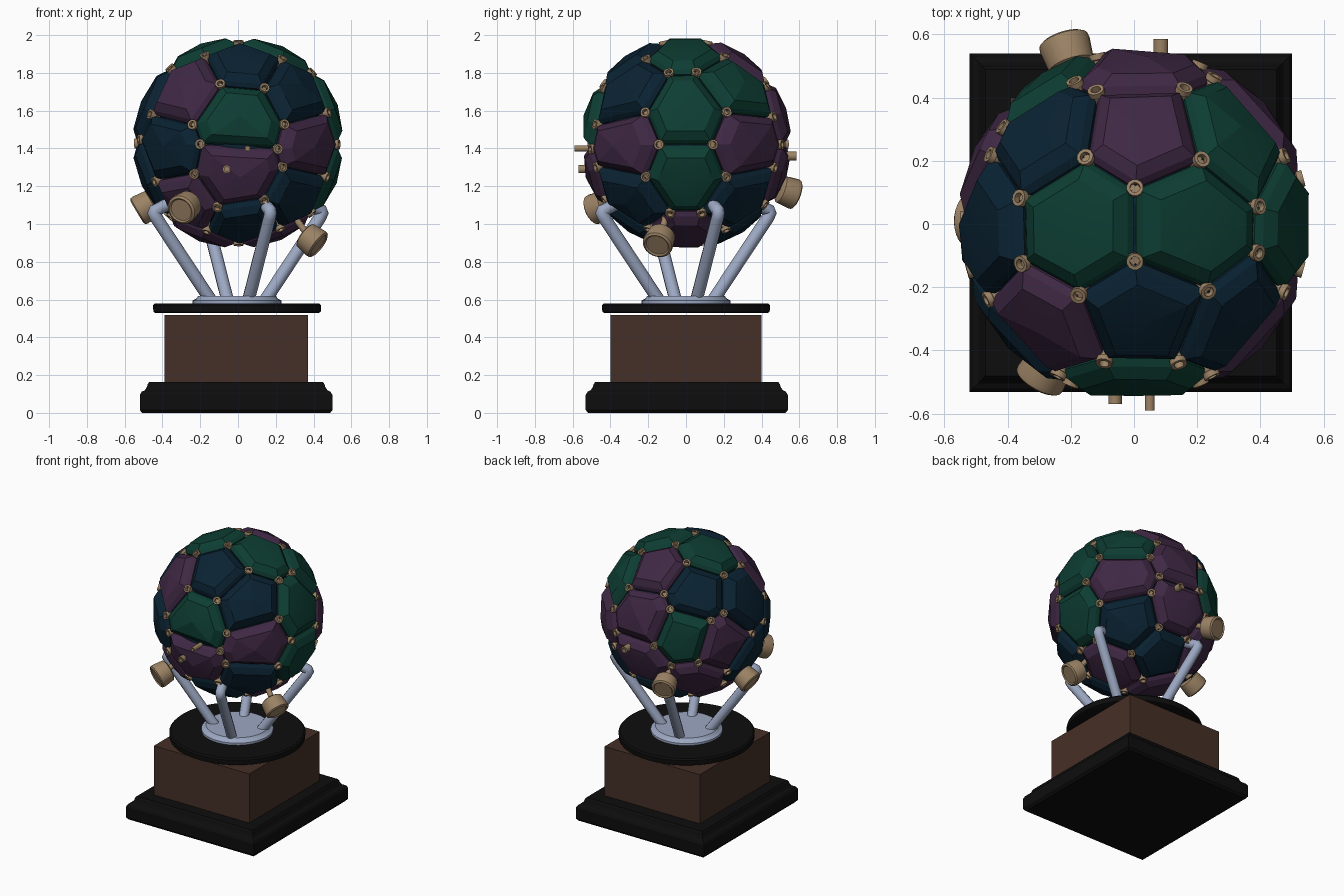
import bpy, bmesh, math
from mathutils import Vector

if "Cube" in bpy.data.objects:
    bpy.data.objects.remove(bpy.data.objects["Cube"])

C = Vector((0.003, 0.0, 1.43))   # ball centre


def mat(name, r, g, b):
    m = bpy.data.materials.new(name)
    m.diffuse_color = (r, g, b, 1)
    m.use_nodes = True
    m.node_tree.nodes["Principled BSDF"].inputs["Base Color"].default_value = m.diffuse_color
    return m


GREEN = mat("dark green", .004, .047, .033)
NAVY = mat("dark navy", .003, .016, .032)
PURPLE = mat("dark purple", .05, .021, .058)
TAN = mat("tan", .33, .225, .13)
SILVER = mat("blue silver", .33, .39, .54)
WOOD = mat("brown wood", .06, .029, .02)
BLACK = mat("black", .004, .004, .004)


def finish(bm, name, material, smooth=None):
    bmesh.ops.recalc_face_normals(bm, faces=bm.faces)
    me = bpy.data.meshes.new(name)
    bm.to_mesh(me)
    bm.free()
    ob = bpy.data.objects.new(name, me)
    bpy.context.collection.objects.link(ob)
    me.materials.append(material)
    if smooth:
        bpy.ops.object.select_all(action='DESELECT')
        ob.select_set(True)
        bpy.context.view_layer.objects.active = ob
        bpy.ops.object.shade_smooth_by_angle(angle=math.radians(smooth))
    return ob


def loft(bm, rings, caps=True):
    """Bridge rings of points; optionally cap the two ends."""
    vs = [[bm.verts.new(p) for p in ring] for ring in rings]
    n = len(vs[0])
    for a, b in zip(vs, vs[1:]):
        for i in range(n):
            bm.faces.new((a[i], a[(i + 1) % n], b[(i + 1) % n], b[i]))
    if caps:
        bm.faces.new(vs[0])
        bm.faces.new(vs[-1])
    return vs


def lathe(bm, profile, origin, axis, n=16):
    """Turn (radius, distance) points around an axis."""
    axis = Vector(axis).normalized()
    u = axis.orthogonal().normalized()
    w = axis.cross(u)
    ang = [2 * math.pi * i / n for i in range(n)]
    loft(bm, [[Vector(origin) + axis * t + (u * math.cos(a) + w * math.sin(a)) * r for a in ang]
              for r, t in profile])


# Square plinth with a coved rim
bm = bmesh.new()
rings = []
for d, z in [(.012, 0), (0, .015), (0, .095), (.01, .112), (.027, .12), (.038, .138), (.042, .152), (.05, .163)]:
    x, y = .51 - d, .535 - d
    rings.append([(-.01 + sx * x, .004 + sy * y, z) for sx, sy in ((-1, -1), (1, -1), (1, 1), (-1, 1))])
loft(bm, rings)
finish(bm, "plinth", BLACK)

# Wooden block
bm = bmesh.new()
loft(bm, [[(-.01 + sx * .38, sy * .4, z) for sx, sy in ((-1, -1), (1, -1), (1, 1), (-1, 1))] for z in (.16, .517)])
finish(bm, "wood_block", WOOD)

# Round black disc and silver plate
bm = bmesh.new()
lathe(bm, [(.43, .528), (.443, .535), (.445, .57), (.435, .58)], (-.005, 0, 0), (0, 0, 1), 64)
finish(bm, "black_disc", BLACK, 35)
bm = bmesh.new()
lathe(bm, [(.235, .575), (.235, .595), (.215, .605), (.205, .62)], (-.005, 0, 0), (0, 0, 1), 48)
finish(bm, "silver_plate", SILVER, 35)

# Four bent struts
for k in range(4):
    a = math.radians(-69 + 90 * k)
    cu = bpy.data.curves.new("strut", 'CURVE')
    cu.dimensions = '3D'
    cu.bevel_depth = .034
    cu.bevel_resolution = 3
    cu.use_fill_caps = True
    sp = cu.splines.new('POLY')
    pts = [(.15, .59), (.465, 1.035), (.478, 1.058), (.472, 1.072), (.45, 1.08), (.38, 1.115)]
    sp.points.add(len(pts) - 1)
    for p, (r, z) in zip(sp.points, pts):
        p.co = (r * math.cos(a), r * math.sin(a), z, 1)
    ob = bpy.data.objects.new("strut_%d" % (k + 1), cu)
    bpy.context.collection.objects.link(ob)
    cu.materials.append(SILVER)

# Panel centres relative to the ball centre, grouped by colour
SITES = {
    GREEN: [(-.19, 0, .52), (.19, 0, .52), (0, -.53, .14), (.51, 0, .16), (.51, 0, -.18),
            (.34, .3, .32), (-.30, .44, .06)],
    NAVY: [(.03, -.31, .43), (.33, -.33, .28), (-.30, .29, .34), (-.47, 0, .22), (-.40, -.36, -.06),
           (.33, -.32, -.32), (.33, .32, -.32), (0, .3, -.45), (.04, -.3, -.45), (-.48, -.06, -.22)],
    PURPLE: [(.03, .31, .44), (-.29, -.34, .3), (.42, -.34, -.01), (.42, .34, -.01), (0, .52, .17),
             (0, .52, -.19), (-.02, -.52, -.18), (-.47, .24, -.02), (.2, 0, -.51), (-.2, 0, -.51),
             (-.31, -.32, -.32), (-.3, .34, -.31)],
}
sites = [(Vector(p).normalized(), m) for m, ps in SITES.items() for p in ps]


def cell(n, others):
    """Cut the tangent plane by every bisector plane, leaving one panel outline."""
    u = n.orthogonal().normalized()
    w = n.cross(u)
    poly = [n + u * a + w * b for a, b in ((2, 2), (-2, 2), (-2, -2), (2, -2))]
    for m in others:
        d, out = n - m, []
        for p, q in zip(poly, poly[1:] + poly[:1]):
            dp, dq = d.dot(p), d.dot(q)
            if dp >= 0:
                out.append(p)
            if dp * dq < 0:
                out.append(p.lerp(q, dp / (dp - dq)))
        poly = out
    return poly


# Domed ball panels
corners = []
for i, (n, m) in enumerate(sites):
    poly = cell(n, [s for s, _ in sites if s is not n])
    mid = sum(poly, Vector()) / len(poly)
    bm = bmesh.new()
    rings = []
    for shrink, r in ((.03, .46), (.02, .525), (.13, .543), (.36, .562)):
        rings.append([C + p.lerp(mid, shrink).normalized() * r for p in poly])
    vs = loft(bm, rings, False)
    top = bm.verts.new(C + mid.normalized() * .562)
    for a, b in zip(vs[-1], vs[-1][1:] + vs[-1][:1]):
        bm.faces.new((a, b, top))
    finish(bm, "ball_panel_%02d" % (i + 1), m, 12)
    for p in poly:
        p = p.normalized()
        if all((p - q).length > .1 for q in corners):
            corners.append(p)

# Core seen in the seams
bm = bmesh.new()
bmesh.ops.create_icosphere(bm, subdivisions=4, radius=.5)
bmesh.ops.translate(bm, verts=bm.verts, vec=C)
finish(bm, "ball_core", NAVY, 30)

# Hollow studs at the panel corners
bm = bmesh.new()
for p in corners:
    lathe(bm, [(.021, .47), (.021, .53), (.027, .533), (.027, .552), (.016, .552), (.016, .53)], C, p, 12)
finish(bm, "corner_studs", TAN, 35)

# Three longer pegs
bm = bmesh.new()
for p, d, r in (((.05, -.48, 1.40), (0, -1, 0), .016), ((-.06, -.46, 1.29), (0, -1, 0), .022),
                ((.085, .475, 1.36), (0, 1, 0), .024)):
    lathe(bm, [(r, 0), (r, .11), (r * .6, .11), (r * .6, .09)], p, d, 12)
finish(bm, "long_pegs", TAN, 35)

# Four large cups on stems
for i, (p, d) in enumerate([((-.28, -.46, 1.09), (-.28, -.5, -.22)), ((-.49, .01, 1.09), (-.5, .01, -.3)),
                            ((-.21, .54, 1.17), (-.18, .55, -.2)), ((.39, -.14, .915), (.39, -.14, -.3))]):
    bm = bmesh.new()
    p, d = Vector(p), Vector(d).normalized()
    lathe(bm, [(.062, -.05), (.074, -.042), (.082, .03), (.08, .044), (.068, .052), (.06, .045)], p, d, 24)
    lathe(bm, [(.018, 0), (.018, (p - C).length - .45)], p, C - p, 12)
    finish(bm, "cup_%d" % (i + 1), TAN, 35)
